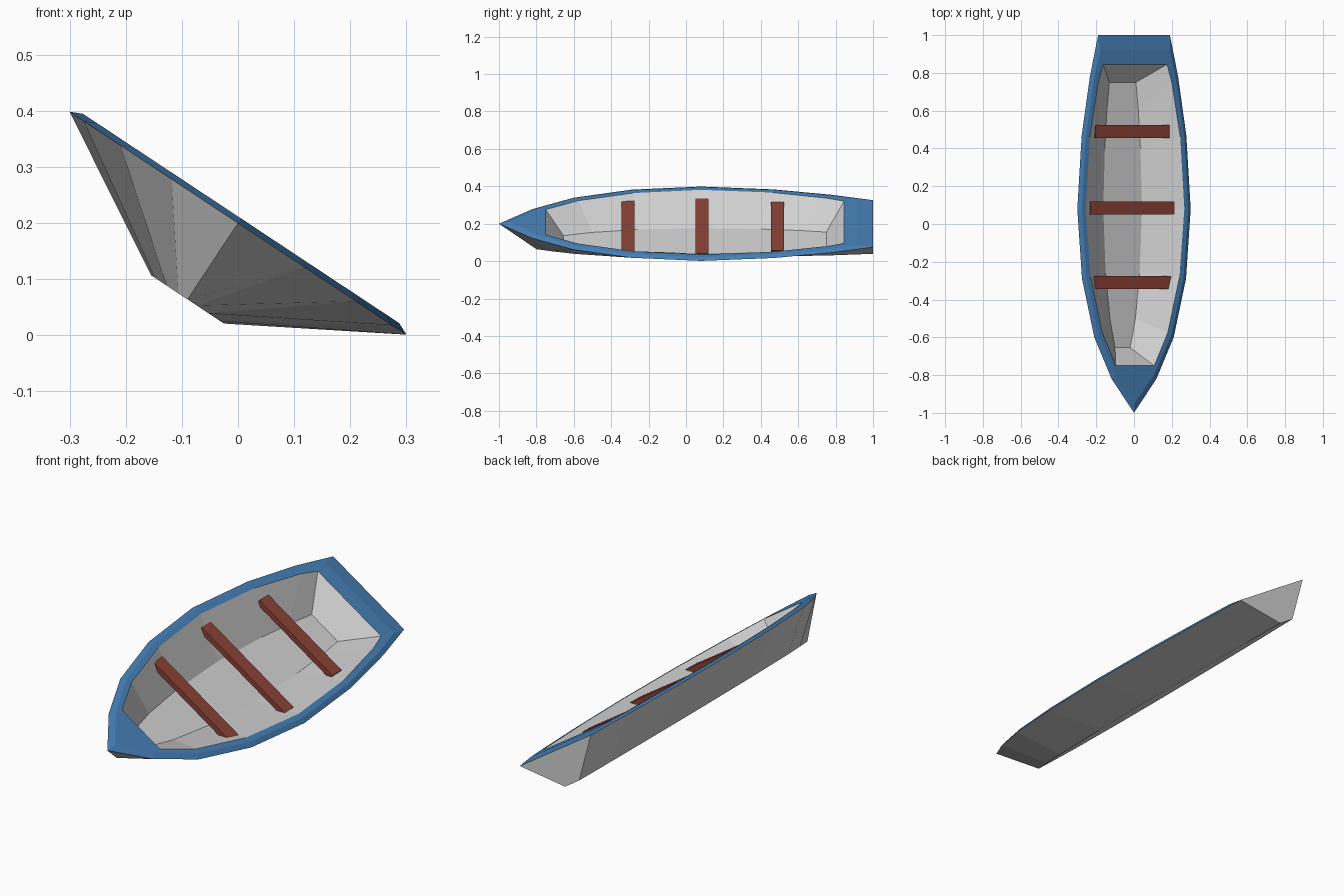
import bpy, bmesh, math
from mathutils import Matrix, Vector

cube = bpy.data.objects.get("Cube")
if cube:
    bpy.data.objects.remove(cube)


def material(name, rgb):
    m = bpy.data.materials.new(name)
    m.use_nodes = True
    m.diffuse_color = (*rgb, 1)
    m.node_tree.nodes["Principled BSDF"].inputs["Base Color"].default_value = (*rgb, 1)
    return m


grey = material("light grey paint", (0.64, 0.64, 0.64))
blue = material("blue trim", (0.06, 0.21, 0.46))
red = material("red brown wood", (0.25, 0.053, 0.036))

# The boat lies heeled over on its left gunwale
HEEL = Matrix.Translation((0, 0, 0.2)) @ Matrix.Rotation(math.radians(33.5), 4, "Y")


def finish(bm, name, mats):
    bmesh.ops.recalc_face_normals(bm, faces=bm.faces)
    mesh = bpy.data.meshes.new(name)
    bm.to_mesh(mesh)
    bm.free()
    mesh.transform(HEEL)
    for m in mats:
        mesh.materials.append(m)
    obj = bpy.data.objects.new(name, mesh)
    bpy.context.collection.objects.link(obj)
    return obj


def ring(bm, height, stations):
    """Mirror a half outline of (y, half width), bow first, into a full loop."""
    right = [(-w, y) for y, w in reversed(stations[1:])]
    left = [(w, y) for y, w in stations]
    return [bm.verts.new((x, y, height)) for x, y in right + left]


def loft(bm, a, b, index=0):
    n = len(a)
    for i in range(n):
        j = (i + 1) % n
        bm.faces.new((a[i], a[j], b[j], b[i])).material_index = index


# Half outlines from bow to stern
bottom = [(-0.8, 0), (-0.72, 0.02), (-0.6, 0.045), (-0.29, 0.07),
          (0.08, 0.078), (0.47, 0.072), (0.78, 0.06), (1, 0.045)]
outer = [(-1, 0), (-0.82, 0.142), (-0.6, 0.252), (-0.29, 0.33),
         (0.08, 0.36), (0.47, 0.332), (0.78, 0.28), (1, 0.228)]
ridge = [(-0.945, 0), (-0.8, 0.12), (-0.59, 0.23), (-0.285, 0.308),
         (0.08, 0.338), (0.465, 0.312), (0.765, 0.26), (0.92, 0.222)]
inner = [(-0.75, 0), (-0.75, 0.122), (-0.575, 0.208), (-0.28, 0.282),
         (0.08, 0.313), (0.46, 0.287), (0.75, 0.233), (0.845, 0.203)]
floor = [(-0.655, 0), (-0.655, 0.048), (-0.5, 0.081), (-0.26, 0.108),
         (0.08, 0.123), (0.4, 0.113), (0.6, 0.1), (0.75, 0.084)]

# Hull shell with inner walls and floor, gunwale and end decks in blue
bm = bmesh.new()
loops = [ring(bm, h, s) for h, s in
         ((-0.163, bottom), (0, outer), (0.01, ridge), (0.01, inner), (-0.109, floor))]
for k, index in enumerate((0, 1, 1, 0)):
    loft(bm, loops[k], loops[k + 1], index)
bm.faces.new(loops[0])
bm.faces.new(loops[-1])
finish(bm, "hull", (grey, blue))

# Bench seats
for name, y, half in (("front_bench", -0.31, 0.25),
                      ("middle_bench", 0.085, 0.267),
                      ("rear_bench", 0.49, 0.235)):
    bm = bmesh.new()
    bmesh.ops.create_cube(bm, size=1)
    bmesh.ops.scale(bm, vec=Vector((2 * half, 0.07, 0.025)), verts=bm.verts)
    bmesh.ops.translate(bm, vec=Vector((0, y, -0.0275)), verts=bm.verts)
    finish(bm, name, (red,))
